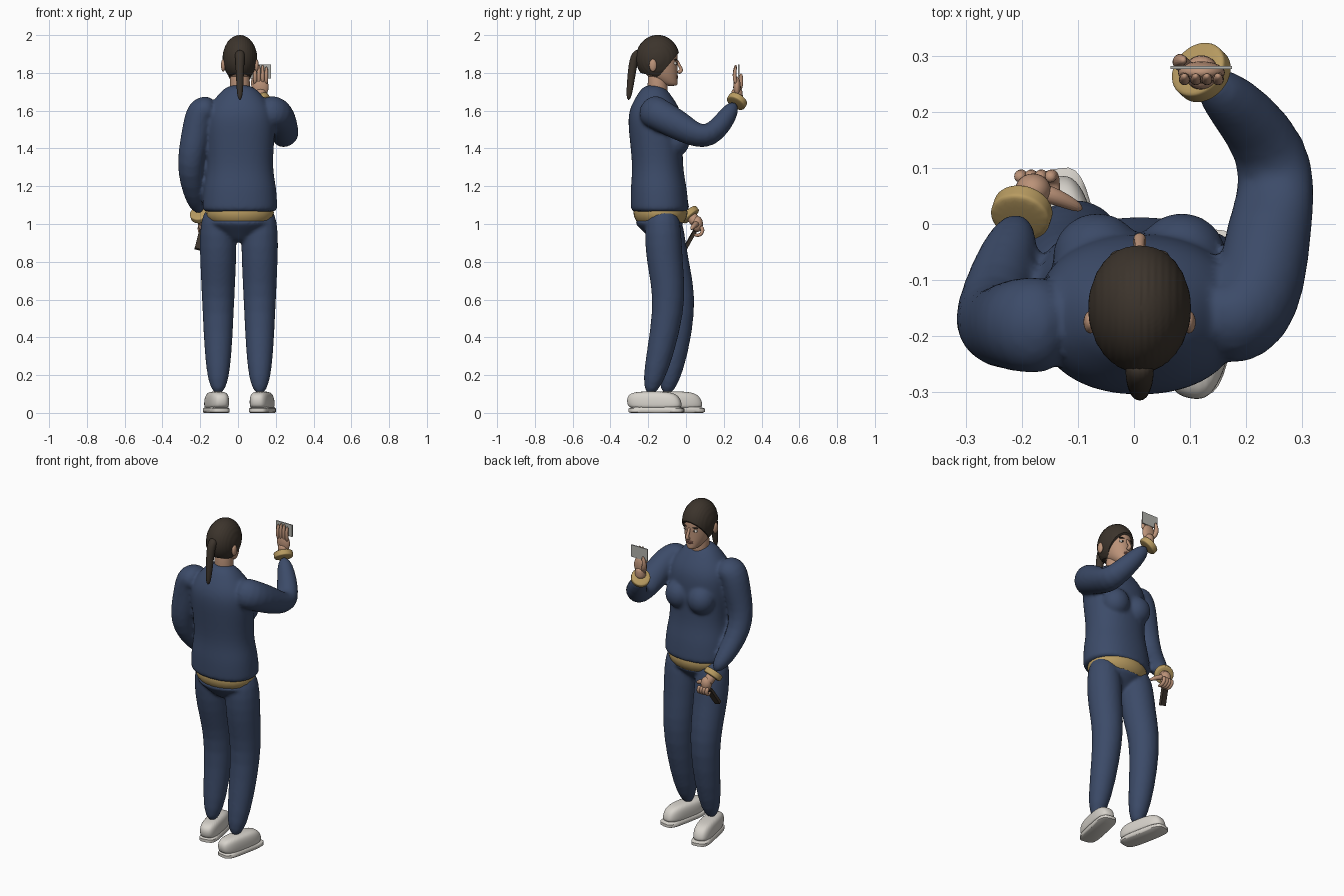
import bpy, bmesh, math
from mathutils import Vector, Quaternion, Euler

old_cube = bpy.data.objects.get("Cube")
if old_cube:
    bpy.data.objects.remove(old_cube, do_unlink=True)


def material(name, red, green, blue):
    mat = bpy.data.materials.new(name)
    mat.use_nodes = True
    mat.diffuse_color = (red, green, blue, 1)
    mat.node_tree.nodes["Principled BSDF"].inputs["Base Color"].default_value = mat.diffuse_color
    return mat


navy = material("navy cloth", .045, .07, .14)
skin = material("skin", .5, .29, .19)
hair = material("dark brown hair", .045, .034, .025)
gold = material("gold shirt", .48, .33, .12)
white = material("off white shoe", .68, .65, .6)
grey = material("card grey", .45, .45, .42)
lip = material("lip", .36, .16, .12)
middle = .01
up = Vector((0, 0, 1))


def select(objects):
    bpy.ops.object.select_all(action="DESELECT")
    for ob in objects:
        ob.select_set(True)
    bpy.context.view_layer.objects.active = objects[0]


def finish(name, bm, mat, levels=0):
    bmesh.ops.recalc_face_normals(bm, faces=bm.faces)
    mesh = bpy.data.meshes.new(name)
    bm.to_mesh(mesh)
    bm.free()
    mesh.materials.append(mat)
    ob = bpy.data.objects.new(name, mesh)
    bpy.context.collection.objects.link(ob)
    select([ob])
    if levels:
        ob.modifiers.new("Subdivision", "SUBSURF").levels = levels
        bpy.ops.object.modifier_apply(modifier="Subdivision")
    bpy.ops.object.shade_smooth_by_angle(angle=math.radians(45))
    return ob


def bridge(name, rings, mat, levels):
    """Skin a stack of point rings and cap both ends."""
    bm = bmesh.new()
    loops = [[bm.verts.new(point) for point in ring] for ring in rings]
    for low, high in zip(loops, loops[1:]):
        for k in range(len(low)):
            bm.faces.new((low[k - 1], low[k], high[k], high[k - 1]))
    bm.faces.new(loops[0])
    bm.faces.new(loops[-1])
    return finish(name, bm, mat, levels)


def outline(width, depth, power=2, sides=24):
    """Points of a flat superellipse."""
    def bend(value):
        return math.copysign(abs(value) ** (2 / power), value)
    angles = [math.tau * k / sides for k in range(sides)]
    return [Vector((width * bend(math.cos(a)), depth * bend(math.sin(a)), 0)) for a in angles]


def loft(name, profile, mat, ratio, spine, power=2, levels=2):
    """Upright body: (height, half width) pairs, with depth in proportion."""
    rings = []
    for z, width in profile:
        centre = Vector((middle, spine(z, width), z))
        rings.append([centre + p for p in outline(width, width * ratio, power)])
    return bridge(name, rings, mat, levels)


def tube(name, path, start, end, mat):
    """Round limb along a path, narrowing towards its end."""
    turn, last, rings = Quaternion(), up, []
    final = len(path) - 1
    for i, centre in enumerate(path):
        along = (path[min(i + 1, final)] - path[max(i - 1, 0)]).normalized()
        turn = last.rotation_difference(along) @ turn
        last = along
        radius = start + (end - start) * (i / final) ** 2
        rings.append([centre + turn @ p for p in outline(radius, radius, sides=16)])
    return bridge(name, rings, mat, 2)


def ball(name, centre, size, mat):
    bm = bmesh.new()
    bmesh.ops.create_uvsphere(bm, u_segments=24, v_segments=16, radius=1)
    bmesh.ops.scale(bm, vec=size, verts=bm.verts)
    bmesh.ops.translate(bm, vec=centre, verts=bm.verts)
    return finish(name, bm, mat)


def box(name, centre, size, mat, turn=(0, 0, 0)):
    bm = bmesh.new()
    bmesh.ops.create_cube(bm, size=1)
    bmesh.ops.scale(bm, vec=size, verts=bm.verts)
    ob = finish(name, bm, mat)
    ob.location, ob.rotation_euler = centre, turn


def fuse(name, objects):
    """Melt overlapping parts into one garment."""
    select(objects)
    bpy.ops.object.join()
    ob = bpy.context.object
    ob.name = name
    remesh = ob.modifiers.new("Remesh", "REMESH")
    remesh.mode, remesh.voxel_size = "VOXEL", .01
    ob.modifiers.new("Smooth", "SMOOTH").iterations = 5
    for modifier in ("Remesh", "Smooth"):
        bpy.ops.object.modifier_apply(modifier=modifier)
    bpy.ops.object.shade_smooth()


# Jacket: leaning torso, bust and both sleeves
low_arm = [Vector(p) for p in ((-.12, -.18, 1.6), (-.2, -.18, 1.62), (-.22, -.18, 1.48),
                               (-.27, -.19, 1.28), (-.2, .02, 1.05))]
raised_arm = [Vector(p) for p in ((.12, -.18, 1.6), (.22, -.18, 1.6), (.24, 0, 1.5),
                                  (.27, .13, 1.43), (.12, .27, 1.65))]
torso = loft("torso", [(1.06, .2), (1.08, .2), (1.2, .195), (1.3, .17), (1.5, .19), (1.6, .185),
                       (1.68, .12), (1.74, .065)], navy, .77,
             lambda z, width: -.135 - .05 * (z - 1), power=2.2)
bust = [ball("bust", (middle + side * .075, -.06, 1.44), (.08, .08, .085), navy)
        for side in (-1, 1)]
sleeves = [tube("sleeve", arm, .09, .05, navy) for arm in (low_arm, raised_arm)]
fuse("jacket", [torso] + bust + sleeves)

# Trousers: two striding legs and the seat
seat = loft("seat", [(.9, .04), (.95, .1), (1, .17), (1.03, .18)], navy, .77,
            lambda z, width: -.14)
legs = []
for x, thigh, knee, ankle in ((.115, -.12, -.07, -.2), (-.105, -.09, -.01, -.11)):
    path = [Vector((x, y, z)) for y, z in
            ((-.125, 1.12), (thigh, .8), (knee, .57), (ankle, .07))]
    legs.append(tube("leg", path, .103, .063, navy))
fuse("trousers", [seat] + legs)

# Shirt showing at the hem, neckline and cuffs
ball("shirt_hem", (middle, -.135, 1.06), (.18, .143, .1), gold)
neckline = [Vector((middle + x, -.075 - 9 * x * x, 1.625 + 4 * x * x))
            for x in (i / 50 for i in range(-3, 4))]
tube("shirt_neckline", neckline, .012, .012, gold)
for name, arm in (("low_cuff", low_arm), ("raised_cuff", raised_arm)):
    along = (arm[-1] - arm[-2]).normalized()
    tube(name, [arm[-1] + along * step for step in (-.02, -.01, .01, .02)], .055, .055, gold)

# Shoes: flared sole and rounded upper, toes turned slightly outward
for name, x, y, turn in (("back", .12, -.155, -.2), ("front", -.125, -.05, .2)):
    sole = loft(name + "_shoe_sole", [(0, .05), (.005, .055), (.022, .055), (.03, .048)],
                white, 2.7, lambda z, width: 0, power=4, levels=0)
    upper = loft(name + "_shoe_upper", [(.02, .05), (.04, .055), (.09, .053), (.115, .035)],
                 white, 2.7, lambda z, width: -.2 * z, power=3)
    for part in (sole, upper):
        part.location, part.rotation_euler = (x, y, 0), (0, 0, turn)

# Head with the face plane kept level, and neck
tube("neck", [Vector((middle, -.15, z)) for z in (1.66, 1.74, 1.84)], .056, .05, skin)
loft("head", [(1.73, .025), (1.75, .043), (1.78, .062), (1.82, .074), (1.88, .081), (1.93, .07)],
     skin, 1.3, lambda z, width: -.044 - 1.3 * width)

# Face
tube("nose", [Vector((middle, y, z)) for y, z in
              ((-.05, 1.87), (-.034, 1.835), (-.018, 1.812), (-.045, 1.8))], .008, .014, skin)
ball("chin", (middle, -.07, 1.748), (.024, .016, .015), skin)
for z in (1.774, 1.783):
    ball("lip", (middle, -.05, z), (.022, .009, .006), lip)
for label, side in (("left", 1), ("right", -1)):
    x = middle + side * .032
    ball(label + "_eye", (x, -.058, 1.85), (.014, .01, .008), white)
    ball(label + "_iris", (x, -.051, 1.85), (.006, .005, .006), hair)
    ball(label + "_brow", (x, -.056, 1.87), (.02, .01, .004), hair)
    ball(label + "_ear", (middle + side * .088, -.175, 1.84), (.012, .02, .033), skin)

# Combed hair cap with a slanted hairline, and ponytail
bm = bmesh.new()
bmesh.ops.create_uvsphere(bm, u_segments=96, v_segments=48, radius=1)
for vert in bm.verts:
    vert.co *= 1 + .006 * math.cos(vert.co.x * 45)
bmesh.ops.scale(bm, vec=(.091, .115, .123), verts=bm.verts)
bmesh.ops.translate(bm, vec=(middle, -.15, 1.877), verts=bm.verts)
for point, normal in (((0, -.14, 1.785), (0, -1.2, 1)), ((0, -.2, 1.79), (0, .25, 1))):
    cut = bmesh.ops.bisect_plane(bm, geom=bm.verts[:] + bm.edges[:] + bm.faces[:],
                                 plane_co=point, plane_no=normal, clear_inner=True)
    rim = [item for item in cut["geom_cut"] if isinstance(item, bmesh.types.BMEdge)]
    bmesh.ops.holes_fill(bm, edges=rim)
finish("hair_cap", bm, hair)
tube("ponytail", [Vector((middle, y, z)) for y, z in
                  ((-.24, 1.91), (-.275, 1.89), (-.29, 1.78), (-.305, 1.65))], .027, .014, hair)

# Raised hand pinching a card
wrist = raised_arm[-1]
tube("raised_wrist", [wrist, wrist + up * .03, wrist + up * .07], .032, .03, skin)
ball("raised_palm", wrist + up * .075, (.042, .02, .055), skin)
for i in range(4):
    base = wrist + Vector((.02 * i - .03, -.005, .09))
    reach = .11 - .01 * abs(i - 1.5)
    tube("raised_finger", [base, base + up * reach / 2 - Vector((0, .012, 0)),
                           base + up * reach], .011, .008, skin)
tube("raised_thumb", [wrist + Vector(p) for p in
                      ((-.02, .005, .05), (-.045, .022, .09), (-.03, .022, .15))],
     .016, .009, skin)
box("card", wrist + Vector((0, .009, .157)), (.11, .006, .073), grey)

# Lowered hand gripping a small dark handset
wrist = low_arm[-1]
palm = wrist + Vector((.02, .04, -.05))
tube("low_wrist", [wrist, (wrist + palm) / 2, palm], .03, .03, skin)
ball("low_palm", palm, (.032, .03, .042), skin)
for i in range(4):
    knuckle = palm + Vector((.018 * i - .025, .02, -.01))
    tube("low_finger", [knuckle, knuckle + Vector((.005, .012, -.03)),
                        knuckle + Vector((.01, -.01, -.055)),
                        knuckle + Vector((.01, -.04, -.045))], .012, .008, skin)
tube("low_thumb", [palm, palm + Vector((.04, -.01, 0)), palm + Vector((.09, -.035, -.03))],
     .018, .009, skin)
box("handset", palm + Vector((-.02, -.04, -.085)), (.036, .018, .115), hair, (-.5, .25, 0))
